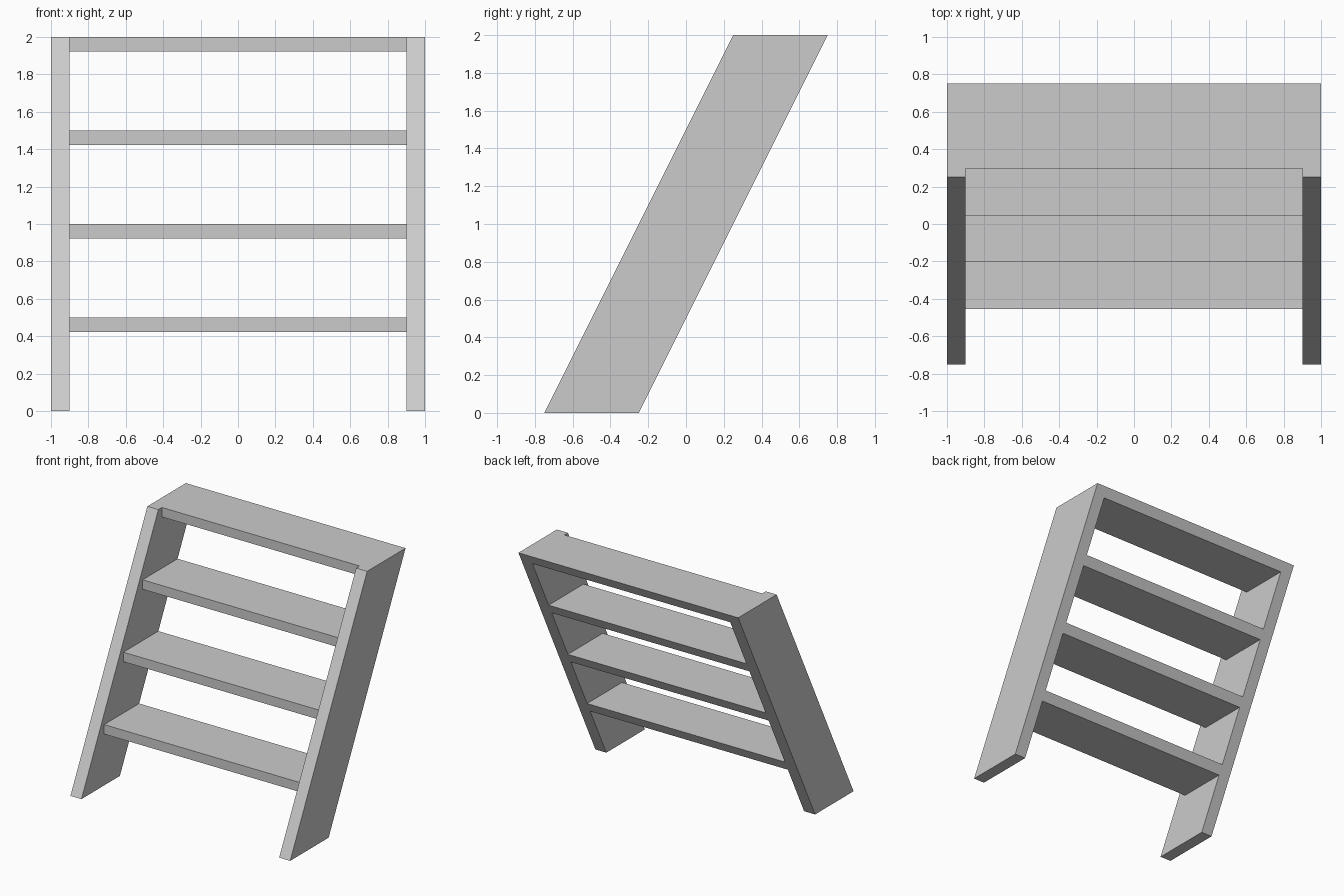
import bpy

if "Cube" in bpy.data.objects:
    bpy.data.objects.remove(bpy.data.objects["Cube"])

SLOPE = 0.5      # y run per unit of height
THICK = 0.078    # tread thickness


def extrude_x(name, profile, x0, x1):
    """Extrude a (y, z) profile, listed counter-clockwise seen from +x, from x0 to x1."""
    n = len(profile)
    verts = [(x, y, z) for x in (x0, x1) for y, z in profile]
    faces = [tuple(reversed(range(n))), tuple(range(n, 2 * n))]
    faces += [(i, (i + 1) % n, n + (i + 1) % n, n + i) for i in range(n)]
    mesh = bpy.data.meshes.new(name)
    mesh.from_pydata(verts, [], faces)
    obj = bpy.data.objects.new(name, mesh)
    bpy.context.collection.objects.link(obj)
    return obj


def back_y(z):
    """Back edge of the sloping rails at height z."""
    return -0.25 + SLOPE * z


# Leaning side rails
rail = [(-0.75, 0), (-0.25, 0), (0.75, 2), (0.25, 2)]
extrude_x("left_rail", rail, -1.0, -0.9)
extrude_x("right_rail", rail, 0.9, 1.0)

# Treads: upright front edge, back edge cut flush with the rails
for i in range(1, 5):
    top = 0.5 * i
    low = top - THICK
    front = back_y(top) - 0.454
    tread = [(front, low), (back_y(low), low), (back_y(top), top), (front, top)]
    extrude_x(f"tread_{i}", tread, -0.9, 0.9)
